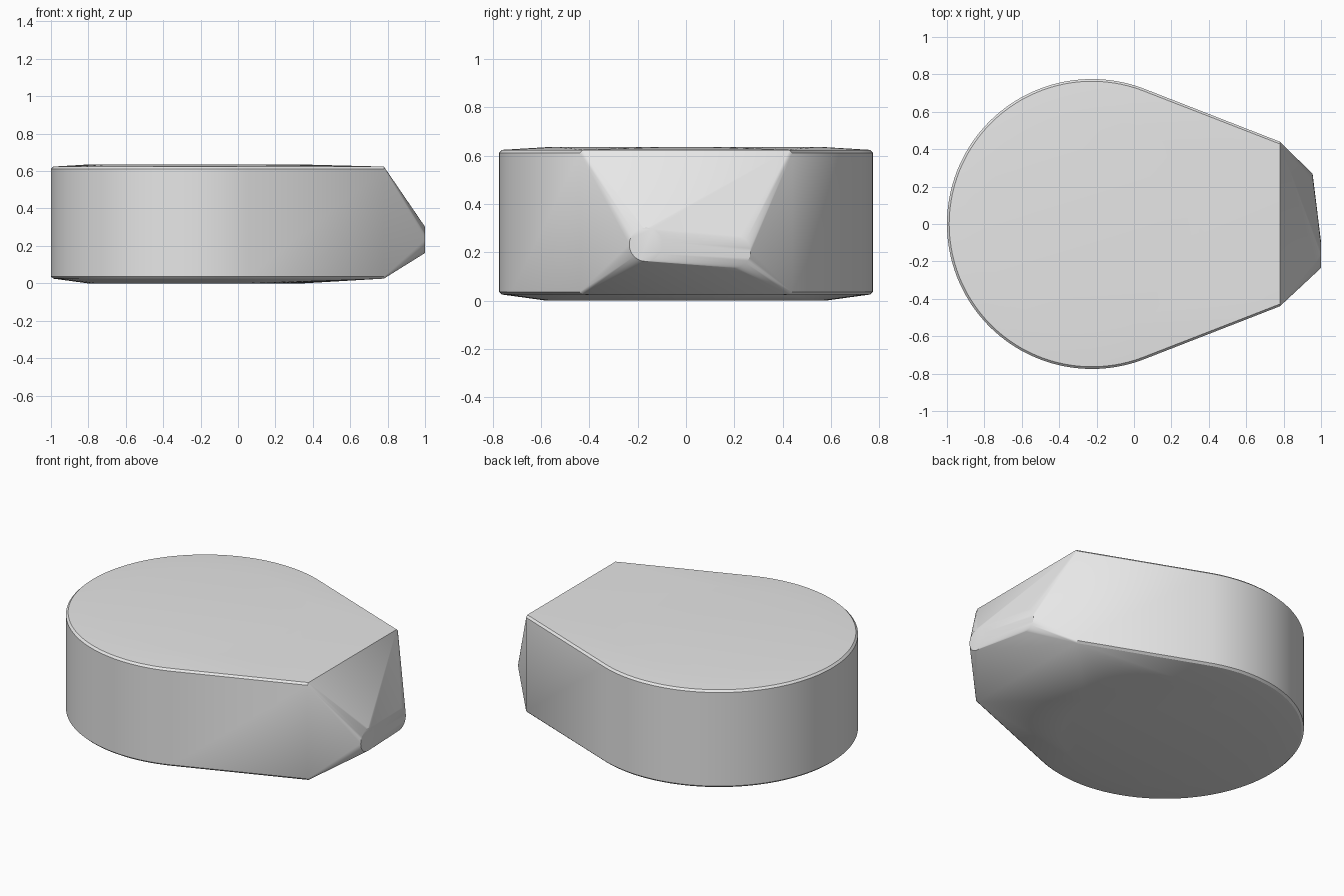
import bpy
import bmesh
from math import atan2, acos, hypot, pi, cos, sin, radians

cube = bpy.data.objects.get("Cube")
if cube:
    bpy.data.objects.remove(cube)

# Plain grey material
grey = bpy.data.materials.new("plain grey")
grey.use_nodes = True
colour = (0.8, 0.8, 0.8, 1.0)
grey.diffuse_color = colour
grey.node_tree.nodes["Principled BSDF"].inputs["Base Color"].default_value = colour

CENTRE_X = -0.225            # centre of the round end
NOSE_X, NOSE_Y = 0.78, 0.44  # corners where the straight sides end


def teardrop(radius, corner_y, z, steps=96):
    """Round back with straight tangent sides running to two front corners."""
    dx = NOSE_X - CENTRE_X
    start = atan2(corner_y, dx) + acos(radius / hypot(dx, corner_y))
    span = 2 * (pi - start)
    pts = [(NOSE_X, corner_y, z), (NOSE_X, -corner_y, z)]
    for i in range(steps + 1):
        a = start + span * i / steps
        pts.append((CENTRE_X + radius * cos(a), radius * sin(a), z))
    return pts


def disc(x, y, z, radius, steps=32):
    """Upright ring facing +x."""
    return [(x, y + radius * cos(2 * pi * i / steps),
             z + radius * sin(2 * pi * i / steps)) for i in range(steps)]


def crown(radius, z, steps=48):
    """Flat circle that gives the caps their very slight dome."""
    return [(CENTRE_X + radius * cos(2 * pi * i / steps),
             radius * sin(2 * pi * i / steps), z) for i in range(steps)]


# Rings from bottom to top, then the skewed nose with its two rounded ends
points = crown(0.58, 0.0)
points += teardrop(0.763, NOSE_Y - 0.012, 0.025) + teardrop(0.775, NOSE_Y, 0.036)
points += teardrop(0.775, NOSE_Y, 0.612) + teardrop(0.763, NOSE_Y - 0.012, 0.624)
points += crown(0.58, 0.635)
points += disc(1.0, -0.165, 0.232, 0.07) + disc(0.955, 0.2, 0.203, 0.068)

# Skin the rings
bm = bmesh.new()
for p in points:
    bm.verts.new(p)
result = bmesh.ops.convex_hull(bm, input=bm.verts)
loose = {g for g in result["geom_interior"] + result["geom_unused"]
         if isinstance(g, bmesh.types.BMVert)}
bmesh.ops.delete(bm, geom=list(loose), context='VERTS')
bmesh.ops.dissolve_limit(bm, angle_limit=radians(0.2), verts=bm.verts, edges=bm.edges)
bmesh.ops.recalc_face_normals(bm, faces=bm.faces)

mesh = bpy.data.meshes.new("teardrop_body")
bm.to_mesh(mesh)
bm.free()
mesh.materials.append(grey)
body = bpy.data.objects.new("teardrop_body", mesh)
bpy.context.collection.objects.link(body)

# Smooth the curved wall, keep rims and nose edges crisp
bpy.ops.object.select_all(action='DESELECT')
body.select_set(True)
bpy.context.view_layer.objects.active = body
bpy.ops.object.shade_smooth_by_angle(angle=radians(30))
